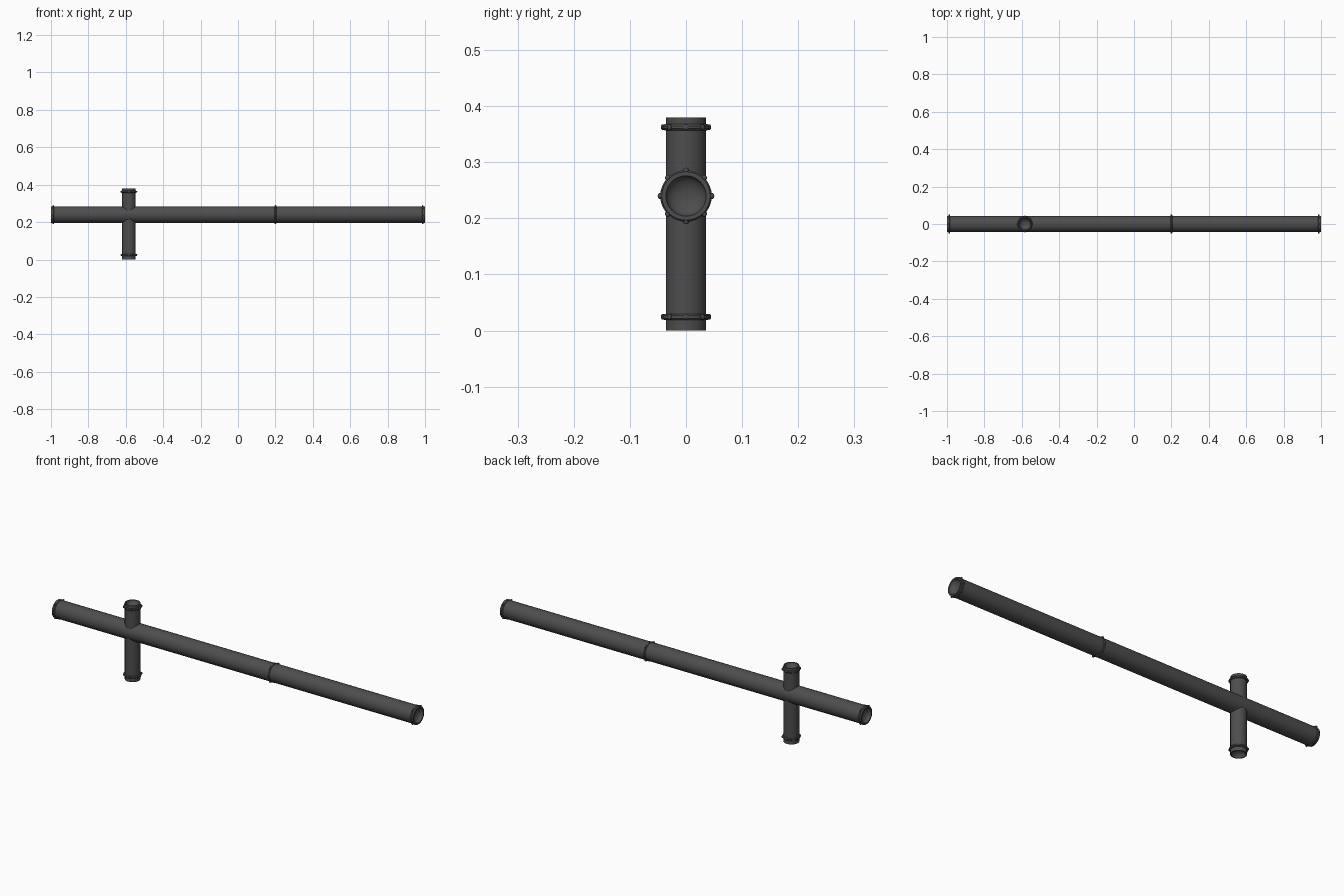
import bpy, math
from mathutils import Matrix, Vector

if "Cube" in bpy.data.objects:
    bpy.data.objects.remove(bpy.data.objects["Cube"])

metal = bpy.data.materials.new("dark gunmetal grey")
metal.diffuse_color = (0.075, 0.075, 0.075, 1)
metal.use_nodes = True
metal.node_tree.nodes["Principled BSDF"].inputs["Base Color"].default_value = metal.diffuse_color


def lathe(name, profile, matrix, segs=32, closed=False):
    """Revolve (radius, height) points about local z, then place by matrix."""
    verts, faces, rows = [], [], []
    for r, h in profile:
        if r == 0:
            rows.append([len(verts)] * segs)
            verts.append((0, 0, h))
        else:
            rows.append(list(range(len(verts), len(verts) + segs)))
            verts += [(r * math.cos(2 * math.pi * i / segs),
                       r * math.sin(2 * math.pi * i / segs), h) for i in range(segs)]
    n = len(rows)
    for k in range(n if closed else n - 1):
        a, b = rows[k], rows[(k + 1) % n]
        for i in range(segs):
            j = (i + 1) % segs
            faces.append(list(dict.fromkeys((a[i], a[j], b[j], b[i]))))
    me = bpy.data.meshes.new(name)
    me.from_pydata(verts, [], faces)
    me.materials.append(metal)
    ob = bpy.data.objects.new(name, me)
    bpy.context.collection.objects.link(ob)
    ob.matrix_world = matrix
    bpy.ops.object.select_all(action='DESELECT')
    ob.select_set(True)
    bpy.context.view_layer.objects.active = ob
    bpy.ops.object.shade_smooth_by_angle(angle=math.radians(40))
    return ob


def tube(name, radius, hole, length, matrix):
    """Solid bar with a dished recess in both ends."""
    dish = [(hole * math.sin(t), -0.022 * math.cos(t))
            for t in (math.pi / 2 * i / 6 for i in range(7))]
    low = [(r, -d) for r, d in dish]
    high = [(r, length + d) for r, d in reversed(dish)]
    return lathe(name, low + [(radius, 0), (radius, length)] + high, matrix)


def collar(name, radius, outer, width, matrix, rivet_top):
    """Chamfered band with eight domed rivets."""
    w, c = width / 2, 0.003
    lathe(name, [(radius - 0.003, -w), (outer - c, -w), (outer, c - w),
                 (outer, w - c), (outer - c, w), (radius - 0.003, w)],
          matrix, closed=True)
    tall = rivet_top - outer
    for i in range(8):
        m = (matrix @ Matrix.Rotation(math.pi / 4 * i, 4, 'Z')
             @ Matrix.Translation((outer, 0, 0)) @ Matrix.Rotation(math.pi / 2, 4, 'Y'))
        lathe(name + "_rivet", [(0, -0.003), (0.005, -0.003), (0.005, tall * 0.4),
                                (0.0035, tall * 0.85), (0, tall)], m, 12)


along_x = Matrix.Rotation(math.pi / 2, 4, 'Y')
axis_z, handle_x = 0.24, -0.583


def on_bar(x):
    return Matrix.Translation((x, 0, axis_z)) @ along_x


def on_handle(z):
    return Matrix.Translation((handle_x, 0, z))


# long bar, made of two joined lengths
tube("long_bar", 0.0435, 0.036, 2.0, on_bar(-1))
for label, x in (("butt", -0.988), ("joint", 0.2), ("tip", 0.988)):
    collar(label + "_collar", 0.0435, 0.046, 0.011, on_bar(x), 0.0505)

# cross handle passing through the bar
tube("cross_handle", 0.036, 0.031, 0.38, on_handle(0))
for label, z in (("lower", 0.0245), ("upper", 0.3625)):
    collar(label + "_handle_collar", 0.036, 0.0415, 0.011, on_handle(z), 0.0445)
